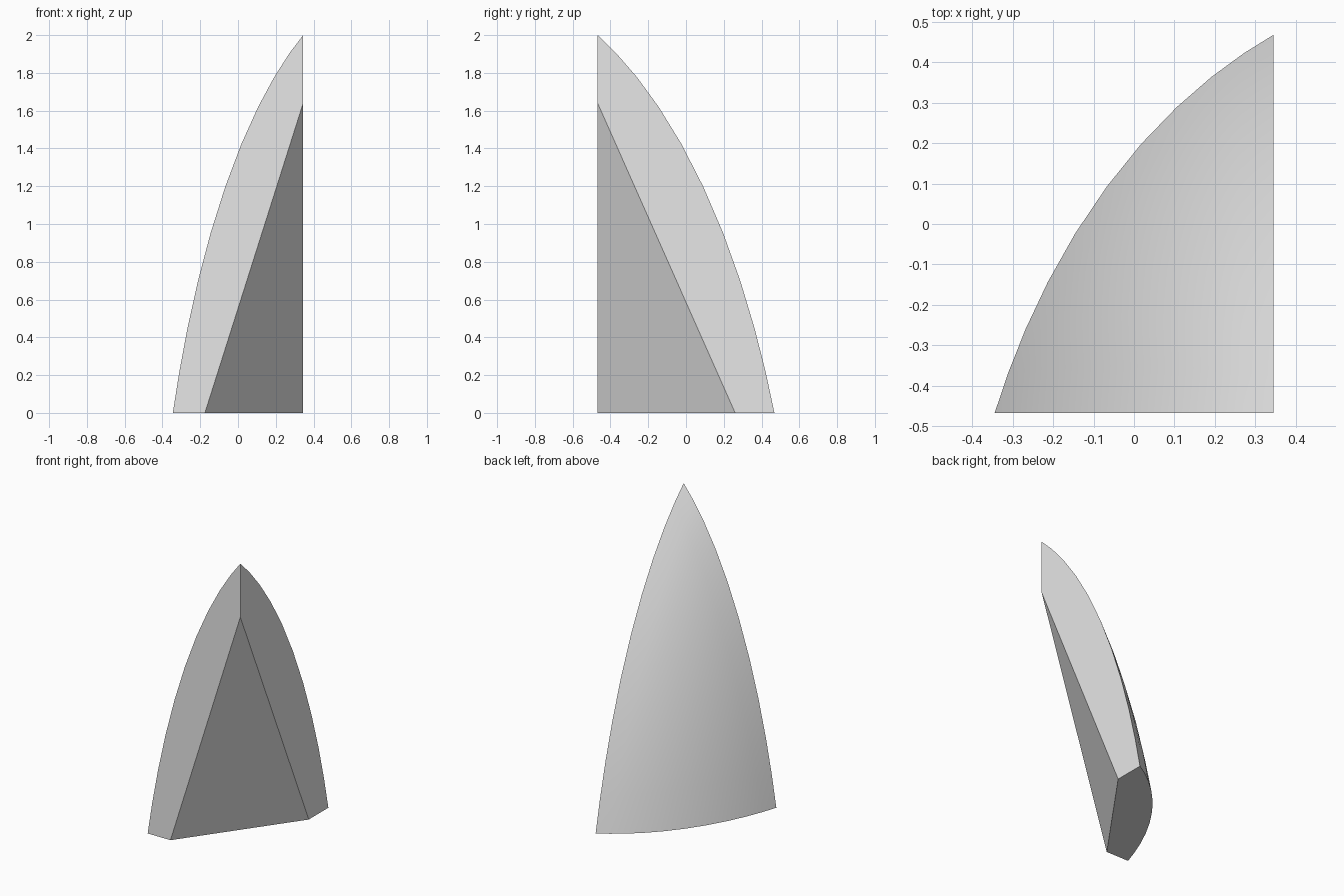
import bpy
import bmesh
from math import sqrt, radians
from mathutils import Vector

cube = bpy.data.objects.get("Cube")
if cube:
    bpy.data.objects.remove(cube, do_unlink=True)

# Plain grey material
grey = bpy.data.materials.new("light grey")
grey.use_nodes = True
grey.diffuse_color = (0.8, 0.8, 0.8, 1)
grey.node_tree.nodes["Principled BSDF"].inputs["Base Color"].default_value = grey.diffuse_color

# The shard is one stretched octant: the corner is its origin, the arms its extents
CORNER = Vector((0.345, -0.468, 0))
ARMS = Vector((-0.69, 0.936, 2.0))
INNER = (0.754, 0.778, 0.82)      # where the flat inner face meets each arm
OFFSET = 0.723                    # sphere centre lies this far behind the corner
STEPS = 10


def place(p):
    return CORNER + Vector(a * b for a, b in zip(p, ARMS))


def on_dome(i, j, k):
    """Push a point of the triangle outward from the corner onto the sphere."""
    d = Vector((i, j, k)).normalized()
    s = OFFSET * sum(d)
    t = -s + sqrt(s * s + 1 + 2 * OFFSET)
    return place(d * t)


bm = bmesh.new()

# Curved outer skin
dome = {}
for i in range(STEPS + 1):
    for j in range(STEPS + 1 - i):
        dome[i, j] = bm.verts.new(on_dome(i, j, STEPS - i - j))
for i in range(STEPS):
    for j in range(STEPS - i):
        bm.faces.new((dome[i, j], dome[i + 1, j], dome[i, j + 1]))
        if i + j < STEPS - 1:
            bm.faces.new((dome[i + 1, j], dome[i + 1, j + 1], dome[i, j + 1]))

# Flat inner face
inner = [bm.verts.new(place([INNER[a] if a == b else 0 for b in range(3)]))
         for a in range(3)]
bm.faces.new(inner)

# Flat cut sides and base, each from a dome edge to the inner face
steps = range(STEPS + 1)
bm.faces.new([dome[0, n] for n in steps] + [inner[1], inner[2]])
bm.faces.new([dome[n, 0] for n in steps] + [inner[0], inner[2]])
bm.faces.new([dome[n, STEPS - n] for n in steps] + [inner[0], inner[1]])

bmesh.ops.recalc_face_normals(bm, faces=bm.faces)
mesh = bpy.data.meshes.new("curved_shell_piece")
bm.to_mesh(mesh)
bm.free()
mesh.materials.append(grey)

shell = bpy.data.objects.new("curved_shell_piece", mesh)
bpy.context.collection.objects.link(shell)
bpy.ops.object.select_all(action="DESELECT")
shell.select_set(True)
bpy.context.view_layer.objects.active = shell
bpy.ops.object.shade_smooth_by_angle(angle=radians(30))
